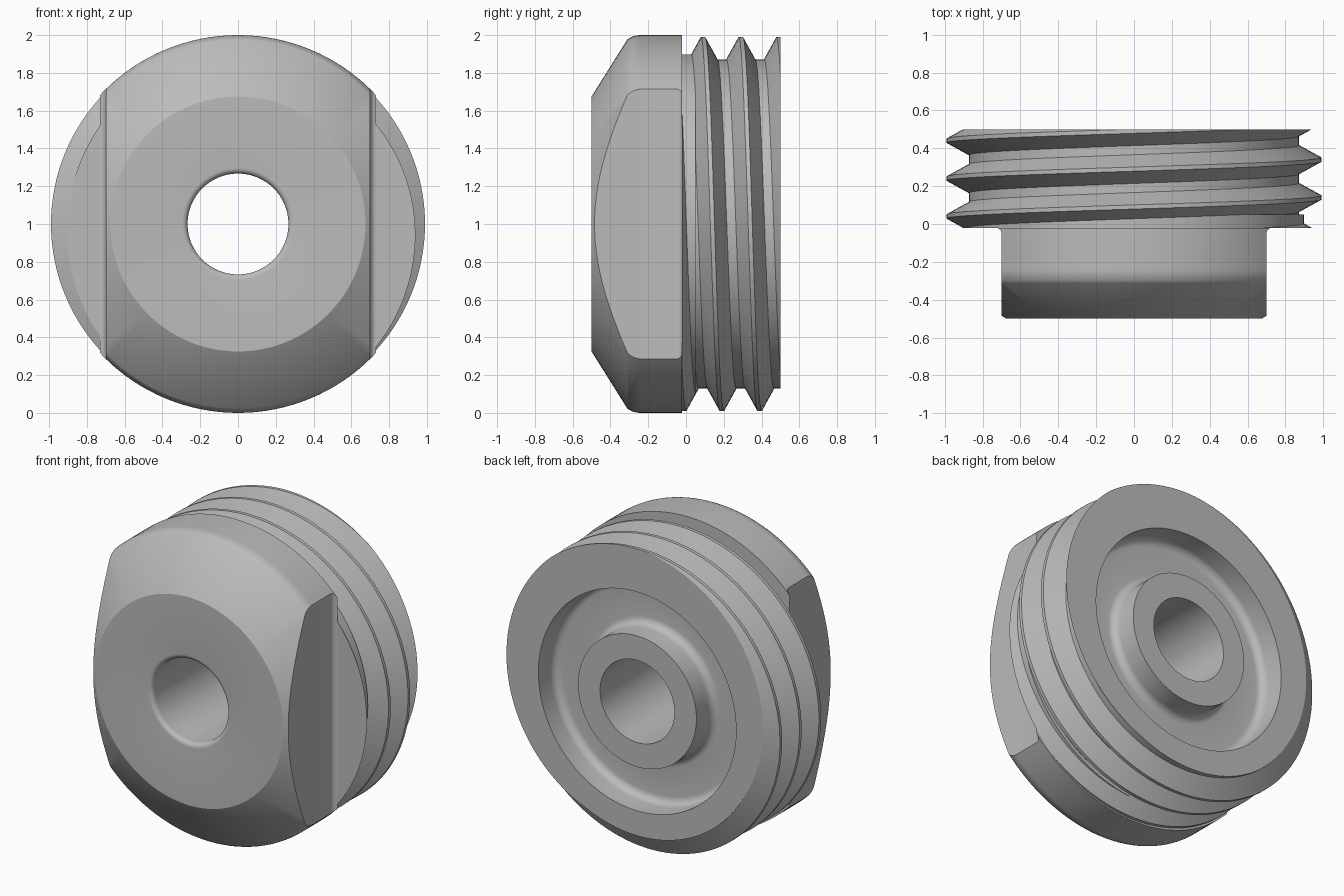
import bpy
import bmesh
from math import cos, sin, pi, radians

cube = bpy.data.objects.get("Cube")
if cube:
    bpy.data.objects.remove(cube, do_unlink=True)

SEG = 128
BORE, FLAT = 0.267, 0.7
SHOULDER, BACK = -0.02, 0.5
PITCH, ROOT, CREST = 0.2, 0.872, 0.99
CREST_HALF, ROOT_HALF = 0.011, 0.024

steel = bpy.data.materials.new("plain grey metal")
steel.use_nodes = True
grey = (0.5, 0.5, 0.5, 1)
steel.diffuse_color = grey
steel.node_tree.nodes["Principled BSDF"].inputs["Base Color"].default_value = grey


def arc(cx, cy, r, a0, a1, steps=6):
    """Points of an arc, angles in degrees."""
    angles = [radians(a0 + (a1 - a0) * i / steps) for i in range(steps + 1)]
    return [(cx + r * cos(a), cy + r * sin(a)) for a in angles]


def make_object(name, bm):
    bmesh.ops.remove_doubles(bm, verts=bm.verts, dist=1e-5)
    bmesh.ops.dissolve_degenerate(bm, edges=bm.edges, dist=1e-5)
    bmesh.ops.recalc_face_normals(bm, faces=bm.faces)
    mesh = bpy.data.meshes.new(name)
    bm.to_mesh(mesh)
    bm.free()
    mesh.materials.append(steel)
    obj = bpy.data.objects.new(name, mesh)
    bpy.context.collection.objects.link(obj)
    return obj


def activate(obj):
    bpy.ops.object.select_all(action="DESELECT")
    obj.select_set(True)
    bpy.context.view_layer.objects.active = obj


def smooth(obj):
    activate(obj)
    bpy.ops.object.shade_smooth_by_angle(angle=radians(28))


def lathe(name, section):
    """Sweep a closed (radius, y) section around the y axis; section depends on the angle."""
    bm = bmesh.new()
    rings = []
    for i in range(SEG + 1):
        a = 2 * pi * i / SEG
        rings.append([bm.verts.new((r * cos(a), y, 1 + r * sin(a))) for r, y in section(a)])
    for p, q in zip(rings, rings[1:]):
        for j in range(len(p)):
            k = (j + 1) % len(p)
            bm.faces.new((p[j], p[k], q[k], q[j]))
    return make_object(name, bm)


# Domed head with a rounded bore mouth
head_section = [(BORE, SHOULDER)] + arc(BORE + 0.03, -0.47, 0.03, 180, 270)
head_section += [(0.675, -0.5)] + arc(0.88, -0.24, 0.12, -36, 0, 8) + [(1, SHOULDER)]
head = lathe("head", lambda a: head_section)

# Two wrench flats with a small fillet at the shoulder
half = [(FLAT, -0.7)] + arc(FLAT + 0.03, -0.05, 0.03, 180, 90) + [(FLAT + 0.03, 0.1)]
outline = half + [(-x, y) for x, y in reversed(half)]
bm = bmesh.new()
base = bm.faces.new([bm.verts.new((x, y, -0.5)) for x, y in outline])
moved = bmesh.ops.extrude_face_region(bm, geom=[base])["geom"]
bmesh.ops.translate(bm, vec=(0, 0, 3), verts=[v for v in moved if isinstance(v, bmesh.types.BMVert)])
cutter = make_object("flats_cutter", bm)
cutter.hide_render = True
trim = head.modifiers.new("flats", "BOOLEAN")
trim.operation = "INTERSECT"
trim.solver = "EXACT"
trim.object = cutter
activate(head)
bpy.ops.object.modifier_apply(modifier=trim.name)
bpy.data.objects.remove(cutter, do_unlink=True)
smooth(head)

# Helical thread around a body with a ring recess and central boss at the back
recess = [(0.71, BACK)] + arc(0.66, 0.38, 0.05, 0, -90)
recess += arc(0.475, 0.38, 0.05, 270, 180)
recess += [(0.425, BACK), (BORE, BACK), (BORE, SHOULDER)]


def thread_radius(y, crest_y):
    d = abs((y - crest_y + PITCH / 2) % PITCH - PITCH / 2)
    t = (d - CREST_HALF) / (PITCH / 2 - ROOT_HALF - CREST_HALF)
    return CREST + (ROOT - CREST) * min(max(t, 0), 1)


def thread_section(a):
    crest_y = 0.14 - PITCH * a / (2 * pi)
    offsets = (-CREST_HALF, CREST_HALF, PITCH / 2 - ROOT_HALF, PITCH / 2 + ROOT_HALF)
    rows = [crest_y + PITCH * k + o for k in range(-3, 5) for o in offsets]
    rows = [min(max(y, SHOULDER), BACK) for y in rows]
    return [(thread_radius(y, crest_y), y) for y in rows] + recess


smooth(lathe("threaded_body", thread_section))

# Plain collar where the thread runs out behind the head
collar = [(0.8, SHOULDER), (0.897, SHOULDER), (0.897, 0.05), (0.8, 0.05)]
smooth(lathe("runout_collar", lambda a: collar))
